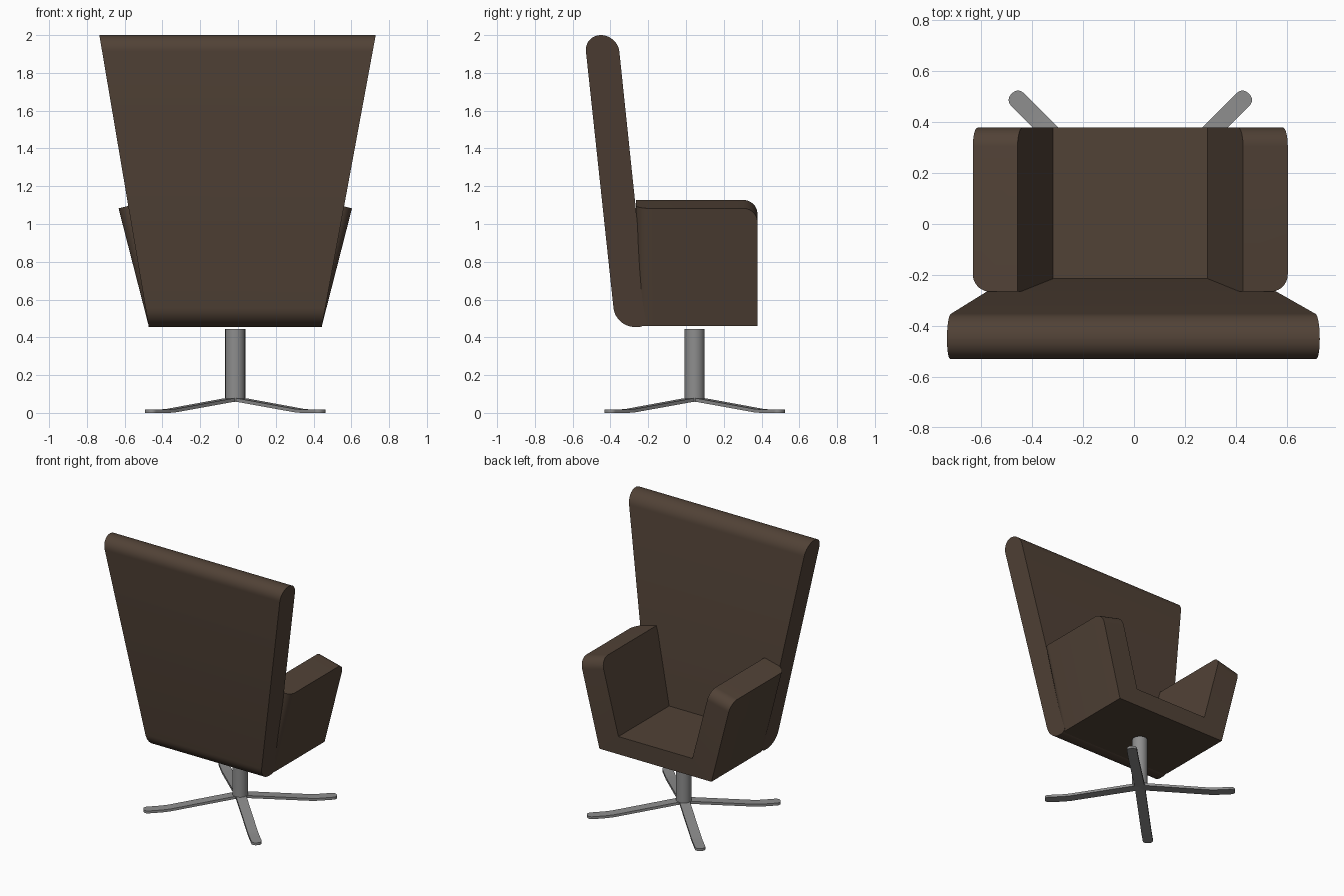
import bpy, bmesh, math
from mathutils import Matrix, Vector

if "Cube" in bpy.data.objects:
    bpy.data.objects.remove(bpy.data.objects["Cube"])

CX, CY = -0.0145, 0.046   # pedestal axis


def material(name, rgb):
    m = bpy.data.materials.new(name)
    m.diffuse_color = (*rgb, 1)
    m.use_nodes = True
    m.node_tree.nodes["Principled BSDF"].inputs["Base Color"].default_value = m.diffuse_color
    return m


BROWN = material("brown upholstery", (0.082, 0.054, 0.037))
GREY = material("grey metal", (0.27, 0.27, 0.27))


def finish(bm, name, mat):
    bmesh.ops.recalc_face_normals(bm, faces=bm.faces)
    me = bpy.data.meshes.new(name)
    bm.to_mesh(me)
    bm.free()
    ob = bpy.data.objects.new(name, me)
    bpy.context.collection.objects.link(ob)
    me.materials.append(mat)
    bpy.ops.object.select_all(action='DESELECT')
    ob.select_set(True)
    bpy.context.view_layer.objects.active = ob
    bpy.ops.object.shade_smooth_by_angle(angle=math.radians(30))
    return ob


def prism(points, offset):
    """Extrude a closed 3D outline along an offset vector."""
    bm = bmesh.new()
    face = bm.faces.new([bm.verts.new(p) for p in points])
    ext = bmesh.ops.extrude_face_region(bm, geom=[face])
    bmesh.ops.translate(bm, vec=offset, verts=[v for v in ext["geom"] if isinstance(v, bmesh.types.BMVert)])
    return bm


def round_edges(bm, test, radius, segments=10):
    edges = [e for e in bm.edges if test(*[v.co for v in e.verts])]
    bmesh.ops.bevel(bm, geom=edges, offset=radius, segments=segments,
                    profile=0.5, affect='EDGES', clamp_overlap=True)


# Backrest: leaning slab with rounded ends, widening towards the top
bm = prism([(-1, -0.200, 0.455), (-1, -0.373, 0.455), (-1, -0.539, 2.0), (-1, -0.362, 2.0)], (2, 0, 0))
across = lambda a, b: abs(a.x - b.x) > 1
round_edges(bm, lambda a, b: across(a, b) and a.z > 1, 0.088)
round_edges(bm, lambda a, b: across(a, b) and a.z < 1 and a.y < -0.3, 0.10)
round_edges(bm, lambda a, b: across(a, b) and a.z < 0.5 and a.y > -0.21, 0.05)
for v in bm.verts:
    t = (v.co.z - 0.455) / 1.545
    v.co.x = v.co.x * (0.458 + 0.2735 * t) + CX + 0.012 * t
finish(bm, "backrest", BROWN)

# Seat shell: U-shaped section (seat and both arms) run front to back
half = [(0.458, 0.459), (0.618, 1.083), (0.4425, 1.127), (0.3025, 0.59)]
section = half + [(-x, z) for x, z in reversed(half)]
bm = prism([(CX + x, -0.265, z) for x, z in section], (0, 0.643, 0))
round_edges(bm, lambda a, b: min(a.y, b.y) < -0.26 and max(a.y, b.y) < -0.26
            and abs(a.z - b.z) > 0.5 and max(abs(a.x - CX), abs(b.x - CX)) > 0.6, 0.068)
round_edges(bm, lambda a, b: min(a.y, b.y) > 0.37 and
            ((a.z > 1 and b.z > 1) or (abs(a.z - 0.59) < 0.01 and abs(b.z - 0.59) < 0.01)), 0.075)
finish(bm, "seat_and_arms", BROWN)

# Pedestal column
bm = bmesh.new()
bmesh.ops.create_cone(bm, cap_ends=True, segments=40, radius1=0.053, radius2=0.053, depth=0.38,
                      matrix=Matrix.Translation((CX, CY, 0.254)))
finish(bm, "column", GREY)

# Four bent flat legs with rounded tips
profile = [(0, 0.062), (0.05, 0.058), (0.48, 0.003), (0.53, 0), (0.658, 0),
           (0.658, 0.018), (0.53, 0.018), (0.48, 0.021), (0.05, 0.077), (0, 0.080)]
for i in range(4):
    bm = prism([(s, -0.035, z) for s, z in profile], (0, 0.07, 0))
    round_edges(bm, lambda a, b: a.x > 0.65 and b.x > 0.65 and abs(a.z - b.z) > 0.01, 0.03, 6)
    bm.transform(Matrix.Translation((CX, CY, 0)) @ Matrix.Rotation(math.radians(45 + 90 * i), 4, 'Z'))
    finish(bm, f"leg_{i + 1}", GREY)
